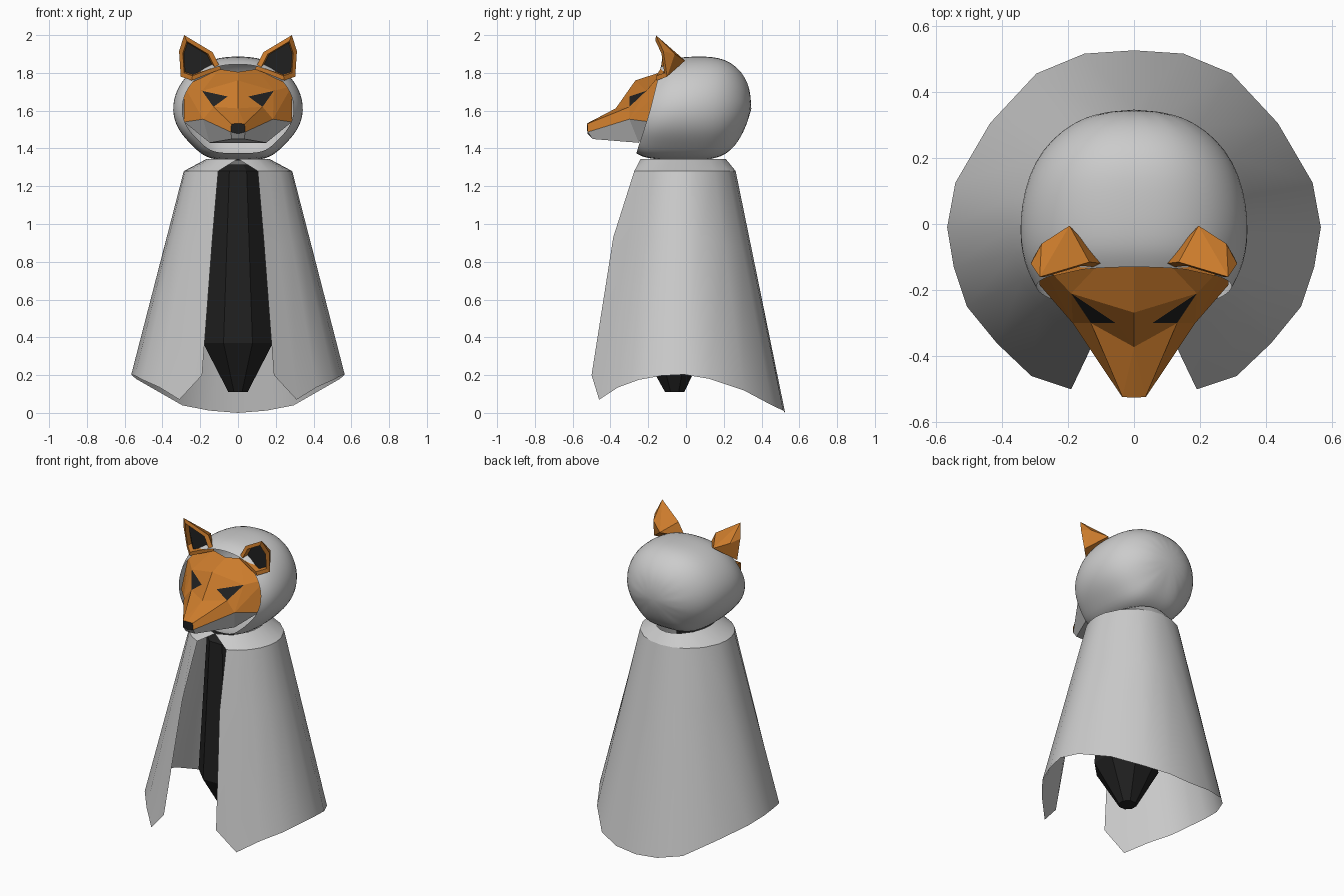
import bpy, bmesh, math
from mathutils import Vector

if "Cube" in bpy.data.objects:
    bpy.data.objects.remove(bpy.data.objects["Cube"])


def material(name, rgb):
    m = bpy.data.materials.new(name)
    m.diffuse_color = (*rgb, 1)
    m.use_nodes = True
    m.node_tree.nodes["Principled BSDF"].inputs["Base Color"].default_value = m.diffuse_color
    return m


ORANGE = material("orange", (0.60, 0.20, 0.025))
BLACK = material("black", (0.015, 0.015, 0.015))


def make(name, verts, faces, mat=None, mirror=False, smooth=None, subsurf=0):
    bm = bmesh.new()
    vs = [bm.verts.new(v) for v in verts]
    for f in faces:
        bm.faces.new([vs[i] for i in f])
    bmesh.ops.delete(bm, geom=[v for v in bm.verts if not v.link_faces], context='VERTS')
    bmesh.ops.recalc_face_normals(bm, faces=bm.faces)
    me = bpy.data.meshes.new(name)
    bm.to_mesh(me)
    bm.free()
    ob = bpy.data.objects.new(name, me)
    bpy.context.collection.objects.link(ob)
    if mat:
        me.materials.append(mat)
    if smooth:
        bpy.ops.object.select_all(action='DESELECT')
        bpy.context.view_layer.objects.active = ob
        ob.select_set(True)
        bpy.ops.object.shade_smooth_by_angle(angle=math.radians(smooth))
    if mirror:
        ob.modifiers.new("mirror", 'MIRROR')
    if subsurf:
        s = ob.modifiers.new("subsurf", 'SUBSURF')
        s.levels = s.render_levels = subsurf
    return ob


def loft(rows, closed=False):
    """Quads between rows of points with equal counts."""
    n = len(rows[0])
    faces = []
    for r in range(len(rows) - 1):
        for i in range(n if closed else n - 1):
            j = (i + 1) % n
            faces.append((r * n + i, r * n + j, (r + 1) * n + j, (r + 1) * n + i))
    return [p for row in rows for p in row], faces


# Cloak: wavy hem rising to a round shoulder line, open at the front
hem = [(.19, -.50, .20), (.31, -.46, .07), (.415, -.36, .135), (.505, -.25, .175),
       (.545, -.13, .197), (.565, -.01, .203), (.54, .125, .18), (.435, .305, .12),
       (.295, .455, .04), (.15, .515, .012), (0, .525, 0)]


def ring(rx, ry, z):
    out = []
    for x, y, _ in hem:
        a = math.atan2(x, y + .015)
        out.append((rx * math.sin(a), -.015 + ry * math.cos(a), z))
    return out


shoulder = ring(.287, .278, 1.28)
mid = [tuple(Vector(s).lerp(Vector(h), .33)) for s, h in zip(shoulder, hem)]
mid[0] = (.135, -.385, .93)
make("cloak", *loft([hem, mid, shoulder]), mirror=True, smooth=40)

# Collar sloping in to the neck and closing in a V at the throat
neck = ring(.165, .225, 1.345)
neck[0] = (0, -.24, 1.345)
make("collar", *loft([shoulder, neck]), mirror=True, smooth=40)

# Dark body inside the cloak
rows = []
for r, z, cy in [(.055, .11, -.06), (.2, .37, -.07), (.12, 1.28, -.12), (.07, 1.315, -.12)]:
    rows.append([(r * math.cos(a), cy + r * math.sin(a), z)
                 for a in (math.pi / 8 + k * math.pi / 4 for k in range(8))])
v, f = loft(rows, closed=True)
make("body", v, f + [tuple(range(8)), tuple(range(24, 32))], BLACK)

# Hood: section profile carried from the face opening to the back
section = [(0, 1.892), (.13, 1.882), (.25, 1.825), (.335, 1.72), (.362, 1.6),
           (.325, 1.49), (.24, 1.405), (.165, 1.335), (0, 1.335)]
stations = [  # width, height, y at top, middle, bottom
    (.84, .85, -.13, -.19, -.27), (.95, .97, -.07, -.12, -.22), (1, 1, .06, 0, 0),
    (.89, .98, .215, .195, .19), (.52, .62, .325, .32, .28)]
rows = []
for sx, sz, yt, ym, yb in stations:
    row = []
    for x, z in section:
        t = (z - 1.6) / .29
        y = ym + (yt - ym) * t if t > 0 else ym + (ym - yb) * t
        row.append((x * sx, y, 1.6 + (z - 1.6) * sz))
    rows.append(row)
v, f = loft(rows)
tip, last = len(v), len(v) - len(section)
v.append((0, .356, 1.61))
f += [(last + i, last + i + 1, tip) for i in range(len(section) - 1)]
make("hood", v, f, mirror=True, smooth=180, subsurf=2)

# Fox head: named points of the right half
P = {
    "crown": (0, -.13, 1.805), "crown_side": (.10, -.115, 1.82),
    "temple": (.285, -.11, 1.73), "cheek": (.285, -.185, 1.54),
    "brow": (0, -.268, 1.76), "eye_out": (.19, -.21, 1.705),
    "eye_in": (.055, -.30, 1.675), "eye_low": (.13, -.30, 1.62),
    "stop": (0, -.372, 1.612), "nose_c": (0, -.525, 1.532),
    "nose": (.035, -.523, 1.53), "lip": (.038, -.52, 1.487), "lip_c": (0, -.522, 1.478),
    "muzzle": (.185, -.30, 1.555), "chin": (.033, -.495, 1.45), "chin_c": (0, -.495, 1.45),
    "jaw": (.15, -.25, 1.43), "jaw_c": (0, -.25, 1.43)}
KEYS = list(P)


def head_part(name, text, mat=None):
    faces = [tuple(KEYS.index(k) for k in f.split()) for f in text.split(",")]
    make(name, P.values(), faces, mat, mirror=True)


head_part("face", "crown crown_side eye_out brow,brow eye_out eye_in,crown_side temple eye_out,"
          "temple cheek muzzle,temple muzzle eye_out,eye_out muzzle eye_low,brow eye_in stop,"
          "eye_in eye_low stop,stop eye_low nose,eye_low muzzle lip nose,stop nose nose_c", ORANGE)
head_part("eyes", "eye_out eye_low eye_in", BLACK)
head_part("nose", "nose_c nose lip lip_c", BLACK)
head_part("lower_jaw", "muzzle cheek jaw,muzzle jaw chin lip,lip chin chin_c lip_c,"
          "chin jaw jaw_c chin_c")

# Ears: rim polygon, recessed dark inside, faceted back
rim = [Vector(p) for p in [(.285, -.16, 2.0), (.312, -.12, 1.915), (.303, -.10, 1.78),
                           (.245, -.155, 1.76), (.09, -.12, 1.82), (.135, -.115, 1.91)]]
mean = sum(rim, Vector()) / 6
inner = [p.lerp(mean, .24) + Vector((0, -.008, 0)) for p in rim]
deep = [p.lerp(mean, .3) + Vector((0, .025, 0)) for p in rim]
v, f = loft([rim, inner, deep], closed=True)
v += [(.195, -.005, 1.865), (.28, -.06, 1.90)]
f += [(0, 1, 19), (1, 2, 19), (2, 18, 19), (2, 3, 18), (3, 4, 18), (4, 5, 18), (5, 0, 18), (0, 19, 18)]
make("ears", v, f, ORANGE, mirror=True)
make("ear_insides", deep, [tuple(range(6))], BLACK, mirror=True)
